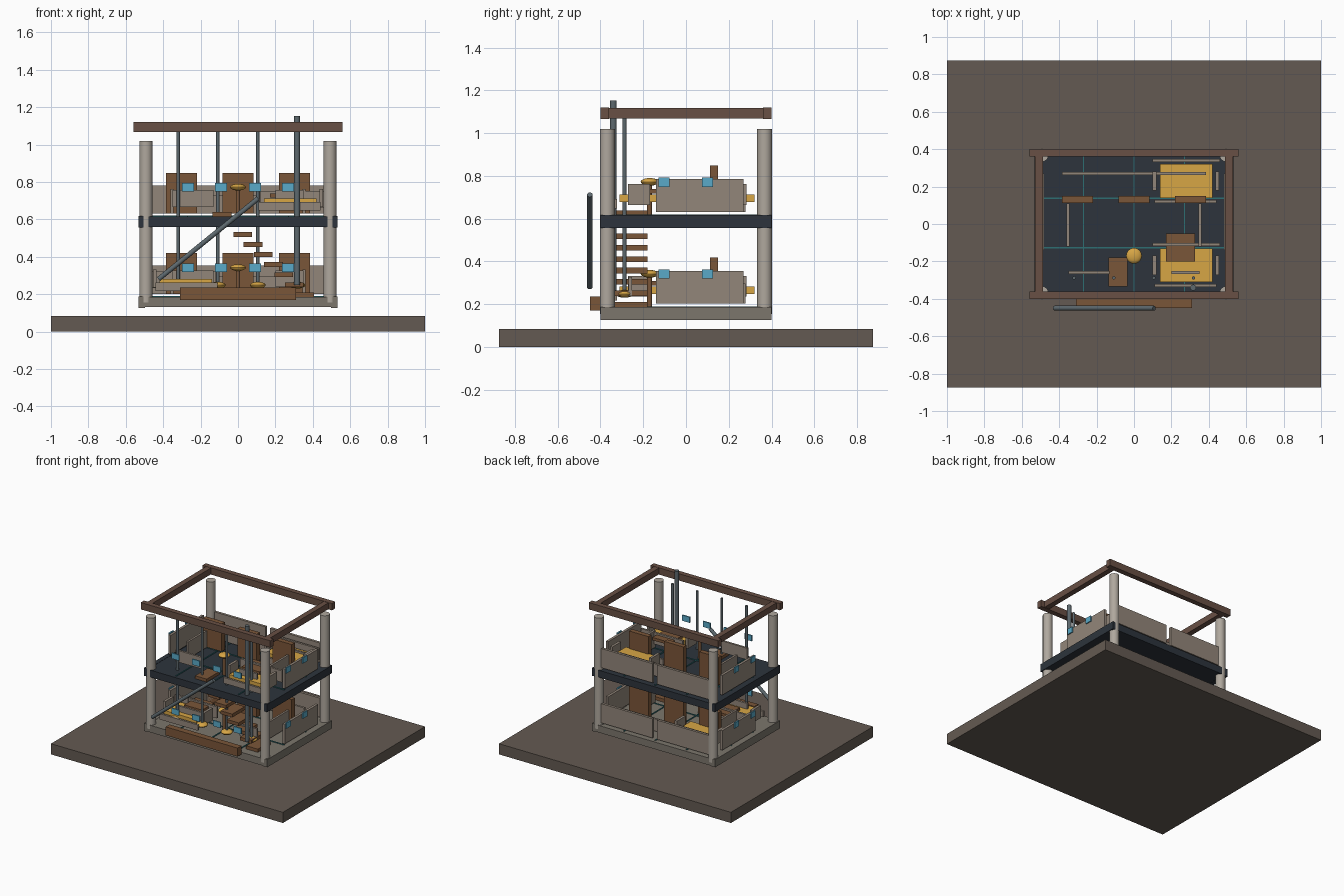
import bpy, math
from mathutils import Vector

if "Cube" in bpy.data.objects:
    bpy.data.objects.remove(bpy.data.objects["Cube"])

COLORS = {
    "earth": (.127, .102, .084), "stone": (.20, .18, .15), "dark": (.026, .034, .045),
    "plaster": (.43, .39, .34), "panel": (.29, .24, .195), "wood": (.195, .092, .04),
    "beam": (.14, .08, .058), "gold": (.68, .38, .06), "blue": (.10, .40, .58),
    "metal": (.11, .14, .155), "teal": (.026, .156, .17),
}
MATS = {}
for key, c in COLORS.items():
    MATS[key] = bpy.data.materials.new(key)
    MATS[key].diffuse_color = (*c, 1)


def finish(name, mat, smooth=False):
    o = bpy.context.object
    o.name = name
    o.data.materials.append(MATS[mat])
    if smooth:
        bpy.ops.object.shade_smooth_by_angle()
    return o


def box(name, mat, x0, x1, y0, y1, z0, z1):
    bpy.ops.mesh.primitive_cube_add(size=1, location=((x0 + x1) / 2, (y0 + y1) / 2, (z0 + z1) / 2))
    bpy.context.object.scale = (x1 - x0, y1 - y0, z1 - z0)
    bpy.ops.object.transform_apply(location=False, rotation=False)
    return finish(name, mat)


def rod(name, mat, a, b, r, sides=16):
    a, b = Vector(a), Vector(b)
    d = b - a
    bpy.ops.mesh.primitive_cylinder_add(vertices=sides, radius=r, depth=d.length, location=(a + b) / 2)
    bpy.context.object.rotation_euler = d.to_track_quat('Z', 'Y').to_euler()
    return finish(name, mat, True)


def blob(name, mat, loc, r, h):
    bpy.ops.mesh.primitive_uv_sphere_add(segments=20, ring_count=10, radius=1, location=loc)
    bpy.context.object.scale = (r, r, h)
    bpy.ops.object.transform_apply(location=False, rotation=False)
    return finish(name, mat, True)


def storey(f, label, slab_mat, side):
    """One floor whose top surface is at height f; side mirrors the furniture in x."""
    def mbox(name, mat, x0, x1, *rest):
        xs = sorted((x0 * side, x1 * side))
        box(label + name, mat, *xs, *rest)

    # floor slab with edge beams and inlaid lines
    box(label + "floor_slab", slab_mat, -.51, .51, -.39, .39, f - .057, f - .002)
    for s in (-1, 1):
        box(label + "floor_side_beam", slab_mat, s * .515 - .017, s * .515 + .017, -.4, .4, f - .06, f)
        box(label + "floor_cross_beam", slab_mat, -.50, .50, s * .39 - .01, s * .39 + .01, f - .057, f - .002)
    for x in (-.27, 0, .27):
        box(label + "floor_line", "teal", x - .004, x + .004, -.38, .38, f - .003, f + .003)
    for y in (-.128, .138):
        box(label + "floor_line", "teal", -.49, .49, y - .004, y + .004, f - .003, f + .003)

    # corner columns
    for sx in (-1, 1):
        for sy in (-1, 1):
            rod(label + "column", "plaster", (sx * .492, sy * .368, f - .032), (sx * .492, sy * .368, f + .403), .035)

    # outer low walls
    for s in (-1, 1):
        box(label + "side_wall", "panel", s * .492 - .01, s * .492 + .01, -.14, .27, f + .015, f + .168)
        box(label + "back_wall", "panel", *sorted((s * .02, s * .48)), .365, .385, f + .015, f + .165)
        # inner walls
        box(label + "inner_side_wall", "panel", s * .354 - .008, s * .354 + .008, -.12, .11, f + .015, f + .145)
    box(label + "inner_back_wall", "panel", -.385, .385, .263, .279, f + .015, f + .11)
    box(label + "inner_front_wall", "panel", -.35, -.13, -.268, -.252, f + .05, f + .14)
    box(label + "inner_front_wall", "panel", .2, .35, -.268, -.252, f + .05, f + .14)

    # tall wooden screens
    for x in (-.302, 0, .302):
        box(label + "screen", "wood", x - .083, x + .083, .112, .15, f + .015, f + .232)

    # two enclosed beds
    for y in (.23, -.22):
        mbox("bed_mat", "gold", .14, .42, y - .09, y + .09, f + .06, f + .095)
        mbox("bed_back", "panel", .1, .46, y + .102, y + .118, f + .045, f + .135)
        mbox("bed_front", "panel", .11, .44, y - .118, y - .102, f + .03, f + .075)
        for x in (.11, .445):
            mbox("bed_end", "panel", x - .01, x + .01, y - .052, y + .052, f + .048, f + .145)

    # table and pedestal lamp
    mbox("table_top", "wood", .17, .325, -.2, -.05, f + .1, f + .122)
    rod(label + "lamp_post", "wood", (0, -.17, f), (0, -.17, f + .14), .012)
    blob(label + "lamp", "gold", (0, -.17, f + .155), .042, .018)

    # small glowing panels on the front and sides
    for x in (-.268, -.09, .09, .268):
        box(label + "front_light", "blue", x - .032, x + .032, -.391, -.381, f + .132, f + .176)
    for s in (-1, 1):
        for y in (-.103, .1):
            box(label + "side_light", "blue", s * .505 - .005, s * .505 + .005, y - .026, y + .026, f + .132, f + .176)


box("ground_plate", "earth", -1, 1, -.875, .875, 0, .083)
storey(.187, "lower_", "stone", -1)
storey(.617, "upper_", "dark", 1)

# open roof frame
for s in (-1, 1):
    box("roof_long_beam", "beam", -.558, .558, s * .38 - .02, s * .38 + .02, 1.067, 1.12)
    box("roof_side_beam", "beam", s * .507 - .021, s * .507 + .021, -.39, .39, 1.069, 1.118)

# stair treads rising towards the left
for i in range(9):
    x, z = .355 - .055 * i, .197 + .0535 * i
    box("stair_tread", "wood", x - .05, x + .05, -.335, -.18, z - .013, z + .013)

# hanging poles with lamps at their feet
for x in (-.32, -.108, .106, .318):
    rod("hanging_pole", "metal", (x, -.288, .25), (x, -.288, 1.07), .009, 12)
    blob("foot_lamp", "gold", (x, -.288, .248), .042, .018)
rod("mast", "metal", (.316, -.34, .25), (.316, -.34, 1.152), .016)

# front step and diagonal brace
box("front_step", "wood", -.31, .31, -.448, -.4, .17, .236)
rod("diagonal_brace", "metal", (-.425, -.45, .28), (.108, -.45, .712), .013)

for m in bpy.data.materials:
    if m.users and not m.is_grease_pencil:
        m.use_nodes = True
        m.node_tree.nodes["Principled BSDF"].inputs["Base Color"].default_value = m.diffuse_color
